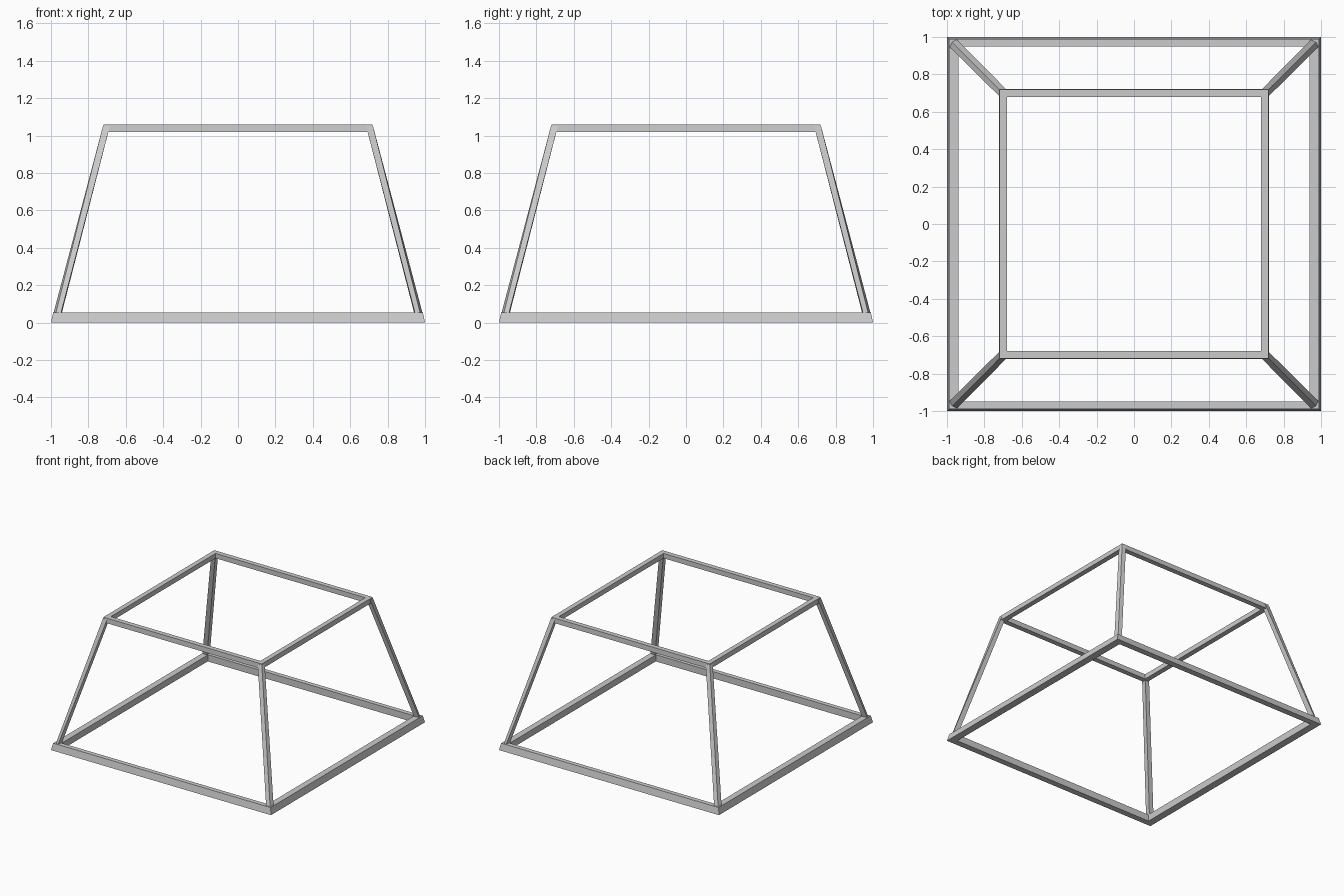
import bpy

if "Cube" in bpy.data.objects:
    bpy.data.objects.remove(bpy.data.objects["Cube"])

def make(name, verts, faces):
    me = bpy.data.meshes.new(name)
    me.from_pydata(verts, [], faces)
    me.update()
    ob = bpy.data.objects.new(name, me)
    bpy.context.collection.objects.link(ob)
    return ob

CORNERS = [(1, 1), (-1, 1), (-1, -1), (1, -1)]

def ring(name, profile):
    """Mitred square frame; profile points are (half_x, half_y, z)."""
    n = len(profile)
    verts = [(sx * x, sy * y, z) for sx, sy in CORNERS for x, y, z in profile]
    faces = [(c * n + i, (c + 1) % 4 * n + i,
              (c + 1) % 4 * n + (i + 1) % n, c * n + (i + 1) % n)
             for c in range(4) for i in range(n)]
    return make(name, verts, faces)

# Base frame, outer side follows the slope of the legs
ring("base_frame", [(0.94, 0.95, 0), (1, 1, 0), (0.988, 0.988, 0.055), (0.937, 0.95, 0.055)])

# Top frame
ring("top_frame", [(0.68, 0.68, 1.02), (0.722, 0.722, 1.02),
                   (0.72, 0.72, 1.06), (0.68, 0.68, 1.06)])

# Sloping corner legs with a soft outer ridge at the foot
foot = [(0.987, 0.987, 0), (0.96, 1, 0), (0.955, 0.955, 0), (1, 0.96, 0)]
head = [(0.722, 0.722, 1.05), (0.685, 0.722, 1.05), (0.685, 0.685, 1.05), (0.722, 0.685, 1.05)]
sides = [(i, (i + 1) % 4, (i + 1) % 4 + 4, i + 4) for i in range(4)]
for (sx, sy), label in zip(CORNERS, ("back_right", "back_left", "front_left", "front_right")):
    faces = [(3, 2, 1, 0), (4, 5, 6, 7)] + sides
    if sx * sy < 0:
        faces = [f[::-1] for f in faces]
    make(label + "_leg", [(sx * x, sy * y, z) for x, y, z in foot + head], faces)
